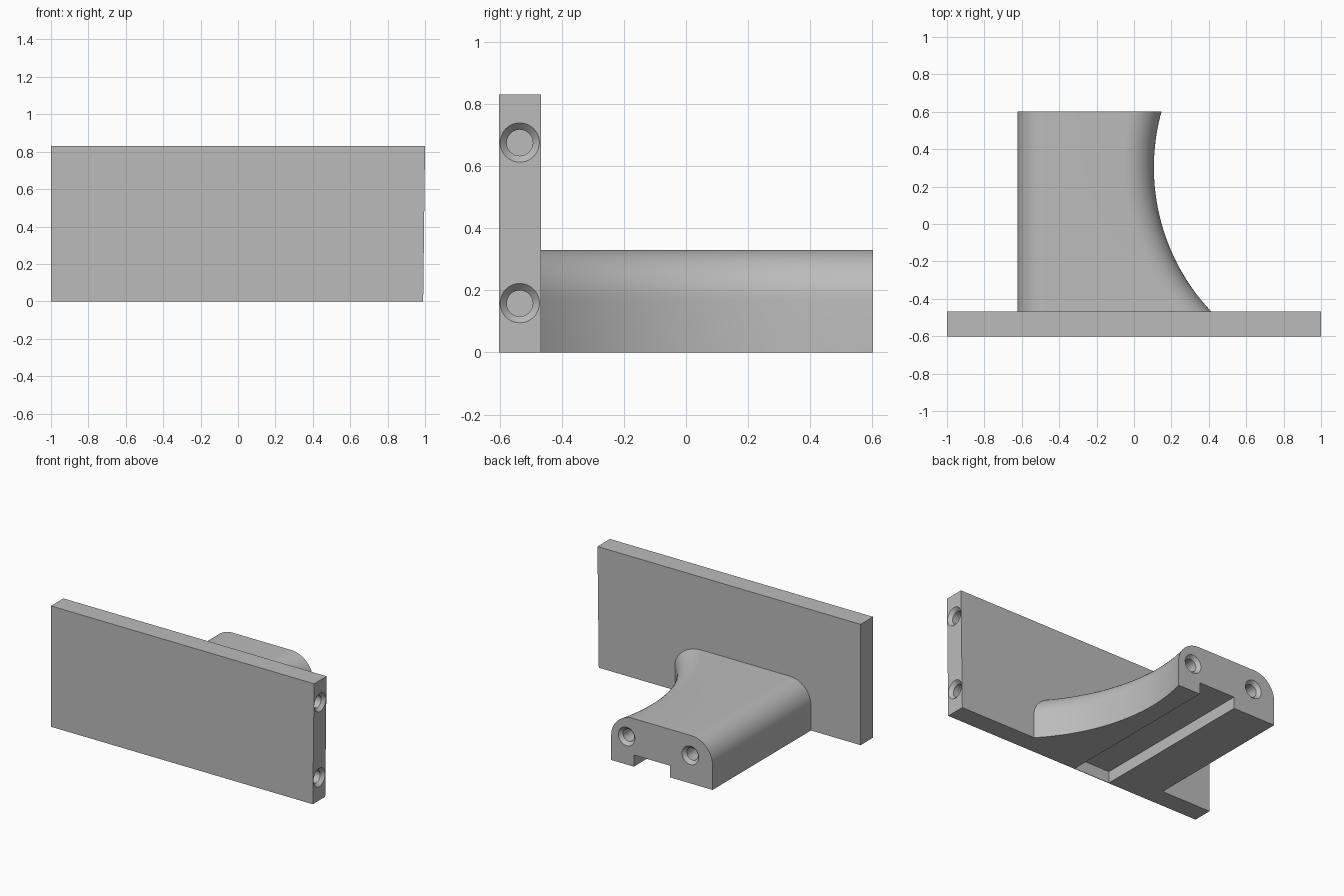
import bpy, bmesh, math
from mathutils import Matrix, Vector

cube = bpy.data.objects.get("Cube")
if cube:
    bpy.data.objects.remove(cube, do_unlink=True)

grey = bpy.data.materials.new("light grey")
grey.use_nodes = True
GREY = (0.5, 0.5, 0.5, 1)
grey.diffuse_color = GREY
grey.node_tree.nodes["Principled BSDF"].inputs["Base Color"].default_value = GREY

LENGTH, HEIGHT = 1.0, 0.83             # plate half length and height
FRONT, BACK, END = -0.602, -0.467, 0.602
BODY_TOP, BODY_SIDE, FILLET = 0.33, -0.623, 0.16
ARC_X, ARC_Y, ARC_R = 1.228, 0.3025, 1.1216   # scooped side


def make(name, bm):
    bmesh.ops.recalc_face_normals(bm, faces=bm.faces)
    mesh = bpy.data.meshes.new(name)
    bm.to_mesh(mesh)
    bm.free()
    mesh.materials.append(grey)
    obj = bpy.data.objects.new(name, mesh)
    bpy.context.collection.objects.link(obj)
    return obj


def loft(name, rings):
    bm = bmesh.new()
    loops = [[bm.verts.new(p) for p in ring] for ring in rings]
    n = len(loops[0])
    for a, b in zip(loops, loops[1:]):
        for i in range(n):
            j = (i + 1) % n
            bm.faces.new((a[i], a[j], b[j], b[i]))
    bm.faces.new(loops[0])
    bm.faces.new(loops[-1])
    return make(name, bm)


def box(name, x0, x1, y0, y1, z0, z1):
    return loft(name, [[(x0, y, z0), (x1, y, z0), (x1, y, z1), (x0, y, z1)]
                       for y in (y0, y1)])


def screw_hole(name, centre, inward):
    """Countersunk blind hole, running from the surface along 'inward'."""
    turn = Vector((0, 0, 1)).rotation_difference(Vector(inward)).to_matrix().to_4x4()
    place = Matrix.Translation(centre) @ turn
    steps = [(0.073, -0.01), (0.042, 0.022), (0.042, 0.12)]
    return loft(name, [[place @ Vector((r * math.cos(t), r * math.sin(t), d))
                        for t in (math.tau * i / 40 for i in range(40))]
                       for r, d in steps])


def cut(target, cutter):
    mod = target.modifiers.new("cut", 'BOOLEAN')
    mod.operation, mod.solver, mod.object = 'DIFFERENCE', 'EXACT', cutter
    with bpy.context.temp_override(object=target, active_object=target):
        bpy.ops.object.modifier_apply(modifier=mod.name)
    bpy.data.objects.remove(cutter, do_unlink=True)


def scoop(y, inset):
    return ARC_X - math.sqrt((ARC_R + inset) ** 2 - (y - ARC_Y) ** 2)


def section(y):
    """Body outline at y, with both upper edges rounded."""
    arc = [math.radians(90 * i / 14) for i in range(15)]
    pts = [(BODY_SIDE, y, 0), (scoop(y, 0), y, 0)]
    base = BODY_TOP - FILLET
    pts += [(scoop(y, FILLET * (1 - math.cos(t))), y, base + FILLET * math.sin(t))
            for t in arc]
    pts += [(BODY_SIDE + FILLET * (1 - math.cos(t)), y, base + FILLET * math.sin(t))
            for t in reversed(arc)]
    return pts


# Face plate with a slightly tapered screw end
plate = loft("face_plate", [[(-LENGTH, y, 0), (LENGTH - 0.01, y, 0),
                             (LENGTH, y, HEIGHT), (-LENGTH, y, HEIGHT)]
                            for y in (FRONT, BACK)])

# Rounded body with one scooped side
body = loft("scooped_body", [section(BACK + (END - BACK) * i / 40) for i in range(41)])

# Channel under the plate and body
for part, y0, y1 in ((plate, FRONT + 0.004, BACK + 0.1), (body, BACK - 0.1, END + 0.1)):
    cut(part, box("channel_cutter", -0.30, -0.025, y0, y1, -0.1, 0.08))

# Screw holes in the plate end and the back of the body
for z in (0.158, 0.675):
    cut(plate, screw_hole("hole_cutter", (LENGTH - 0.01 + 0.01 * z / HEIGHT, -0.535, z), (-1, 0, 0)))
for x in (-0.455, 0.03):
    cut(body, screw_hole("hole_cutter", (x, END, 0.193), (0, -1, 0)))

for obj in bpy.context.view_layer.objects:
    obj.select_set(obj in (plate, body))
bpy.context.view_layer.objects.active = body
bpy.ops.object.shade_smooth_by_angle(angle=math.radians(30))
